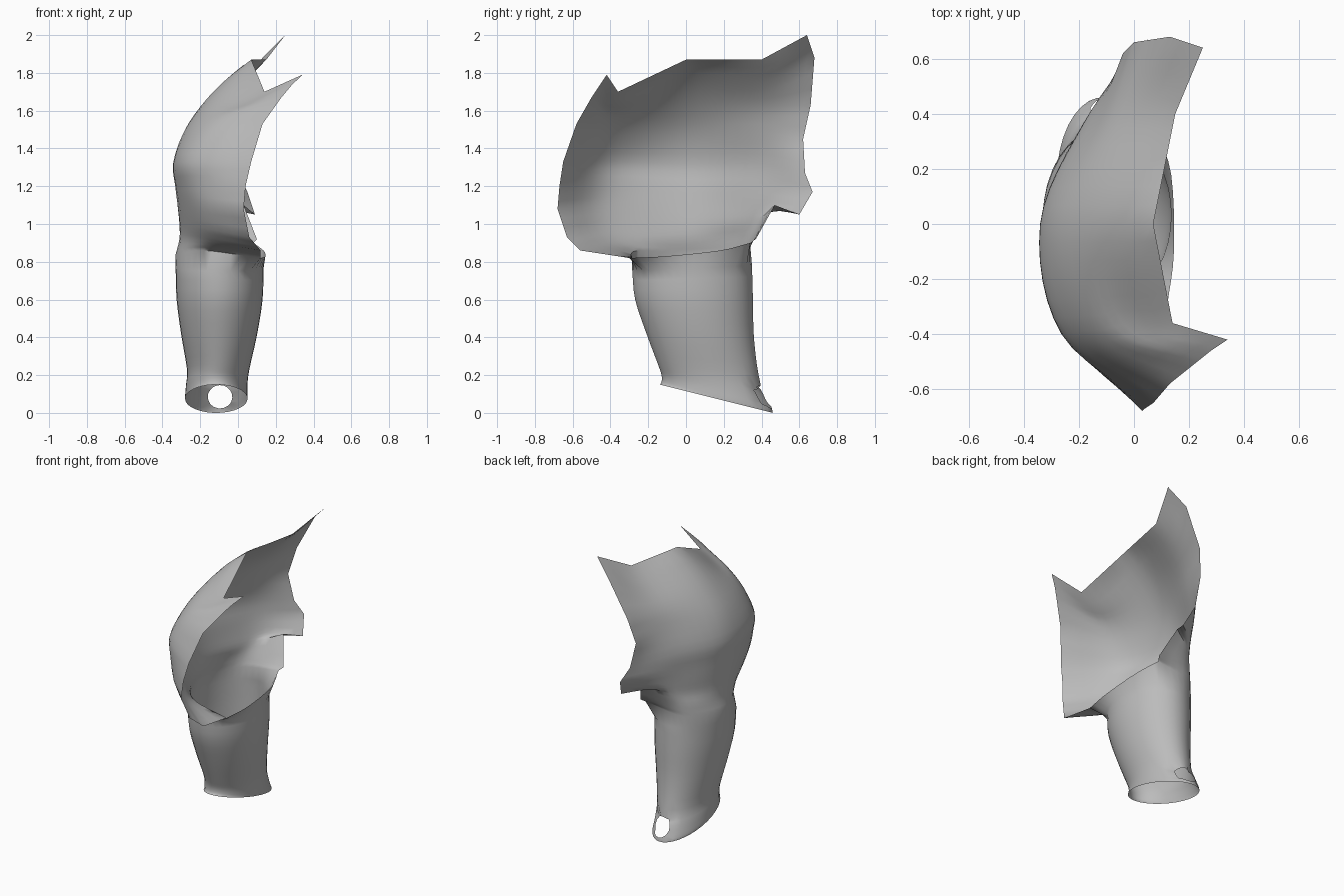
import bpy
import bmesh
import math
from mathutils import Vector

ARC_STEP = 6      # samples between neighbouring profiles
ROW_STEP = 3      # samples between neighbouring levels
INNER_STEP = 4    # samples between the armpit rim points


def spline(points, steps, smooth=True):
    """Sample a curve through the points, rounded or straight between them."""
    pts = [Vector(p) for p in points]
    samples = []
    for i in range(len(pts) - 1):
        a, b = pts[i], pts[i + 1]
        before = pts[i - 1] if i else a * 2 - b
        after = pts[i + 2] if i + 2 < len(pts) else b * 2 - a
        for s in range(steps):
            t = s / steps
            if smooth:
                tan_a, tan_b = (b - before) / 2, (after - a) / 2
                samples.append(a + tan_a * t
                               + (3 * (b - a) - 2 * tan_a - tan_b) * t ** 2
                               + (2 * (a - b) + tan_a + tan_b) * t ** 3)
            else:
                samples.append(a.lerp(b, t))
    samples.append(pts[-1])
    return samples


def bridge(bm, lower, upper, closed):
    """Join two rows of vertices with quads facing outwards."""
    count = len(lower)
    for i in range(count if closed else count - 1):
        j = (i + 1) % count
        bm.faces.new((lower[i], upper[i], upper[j], lower[j]))


# Shoulder profiles, each running from the armpit up to the collar
front_edge = [(.12, -.3, .82), (.12, -.56, .86), (.06, -.63, .93), (.03, -.68, 1.08),
              (.04, -.67, 1.2), (.07, -.65, 1.33), (.13, -.58, 1.53), (.23, -.5, 1.67),
              (.28, -.46, 1.73), (.34, -.42, 1.79)]
front_curve = [(-.18, -.25, .86), (-.17, -.33, .91), (-.19, -.38, .98), (-.22, -.41, 1.1),
               (-.25, -.4, 1.22), (-.26, -.4, 1.33), (-.19, -.39, 1.47), (-.1, -.38, 1.57),
               (0, -.36, 1.63), (.14, -.36, 1.7)]
outer_curve = [(-.33, .03, .84), (-.31, .02, .92), (-.31, .01, 1), (-.32, 0, 1.1),
               (-.33, 0, 1.2), (-.34, 0, 1.32), (-.29, 0, 1.48), (-.2, 0, 1.62),
               (-.08, 0, 1.75), (.07, 0, 1.87)]
back_curve = [(-.21, .31, .86), (-.19, .33, .94), (-.17, .35, 1.02), (-.17, .36, 1.1),
              (-.18, .36, 1.2), (-.18, .37, 1.32), (-.13, .39, 1.48), (-.07, .41, 1.62),
              (.03, .41, 1.75), (.15, .4, 1.87)]
back_edge = [(.08, .34, .9), (.1, .37, .92), (.03, .47, 1.1), (.09, .6, 1.05),
             (.05, .67, 1.17), (0, .63, 1.27), (-.04, .62, 1.45), (0, .66, 1.63),
             (.13, .68, 1.88), (.25, .64, 2)]

# Arm rings: x from, x to, y from, y to, front height, back height
arm_rings = [(-.28, .05, -.14, .46, .15, 0),
             (-.28, .05, -.13, .455, .165, .02),
             (-.275, .05, -.13, .42, .2, .1),
             (-.27, .06, -.15, .385, .26, .2),
             (-.3, .1, -.21, .36, .42, .4),
             (-.325, .13, -.27, .355, .6, .6),
             (-.33, .135, -.285, .35, .75, .78)]

bm = bmesh.new()

# Shoulder shell: open rows lofted across the five profiles
columns = [spline(front_edge, ROW_STEP, smooth=False),
           spline(front_curve, ROW_STEP),
           spline(outer_curve, ROW_STEP),
           spline(back_curve, ROW_STEP),
           spline(back_edge, ROW_STEP, smooth=False)]
levels = list(zip(*columns))
shell_rows = []
for level in levels:
    rounded = level is not levels[-1]
    shell_rows.append([bm.verts.new(p) for p in spline(level, ARC_STEP, rounded)])
for lower, upper in zip(shell_rows, shell_rows[1:]):
    bridge(bm, lower, upper, closed=False)

# Armpit rim closes the lowest shell row into a ring
rim = spline([back_edge[0], (.135, .18, .86), (.145, -.1, .83), front_edge[0]], INNER_STEP)
top_ring = shell_rows[0] + [bm.verts.new(p) for p in rim[1:-1]]

# Sleeve: closed elliptical rings sharing the point count of the rim
outer_count = len(shell_rows[0])
inner_count = len(rim)
half_gap = math.radians(55)
angles = [-half_gap - (math.tau - 2 * half_gap) * i / (outer_count - 1)
          for i in range(outer_count)]
angles += [half_gap - 2 * half_gap * i / (inner_count - 1)
           for i in range(1, inner_count - 1)]


def ring_points(ring):
    x0, x1, y0, y1, z_front, z_back = ring
    for a in angles:
        depth = (1 + math.sin(a)) / 2
        yield (x0 + (x1 - x0) * (1 + math.cos(a)) / 2,
               y0 + (y1 - y0) * depth,
               z_front + (z_back - z_front) * depth)


arm_rows = [[bm.verts.new(p) for p in ring_points(ring)]
            for ring in spline(arm_rings, ROW_STEP)]
arm_rows.append(top_ring)
for lower, upper in zip(arm_rows, arm_rows[1:]):
    bridge(bm, lower, upper, closed=True)

# Oval opening at the back of the cuff
hole_x, hole_z, hole_rx, hole_rz = -.095, .085, .065, .062


def hole_distance(v):
    return math.hypot((v.co.x - hole_x) / hole_rx, (v.co.z - hole_z) / hole_rz)


inside = [v for v in bm.verts if v.co.y > .3 and hole_distance(v) < 1]
border = {v for c in inside for f in c.link_faces for v in f.verts} - set(inside)
for v in border:
    d = hole_distance(v)
    v.co.x = hole_x + (v.co.x - hole_x) / d
    v.co.z = hole_z + (v.co.z - hole_z) / d
bmesh.ops.delete(bm, geom=inside, context='VERTS')

# Finished garment object
cube = bpy.data.objects.get("Cube")
if cube:
    bpy.data.objects.remove(cube, do_unlink=True)

mesh = bpy.data.meshes.new("shoulder_sleeve")
bm.to_mesh(mesh)
bm.free()
sleeve = bpy.data.objects.new("shoulder_sleeve", mesh)
bpy.context.collection.objects.link(sleeve)

grey = bpy.data.materials.new("plain grey")
grey.use_nodes = True
colour = (.5, .5, .5, 1)
grey.diffuse_color = colour
grey.node_tree.nodes["Principled BSDF"].inputs["Base Color"].default_value = colour
mesh.materials.append(grey)

bpy.context.view_layer.objects.active = sleeve
sleeve.select_set(True)
bpy.ops.object.shade_smooth_by_angle(angle=math.radians(60))
